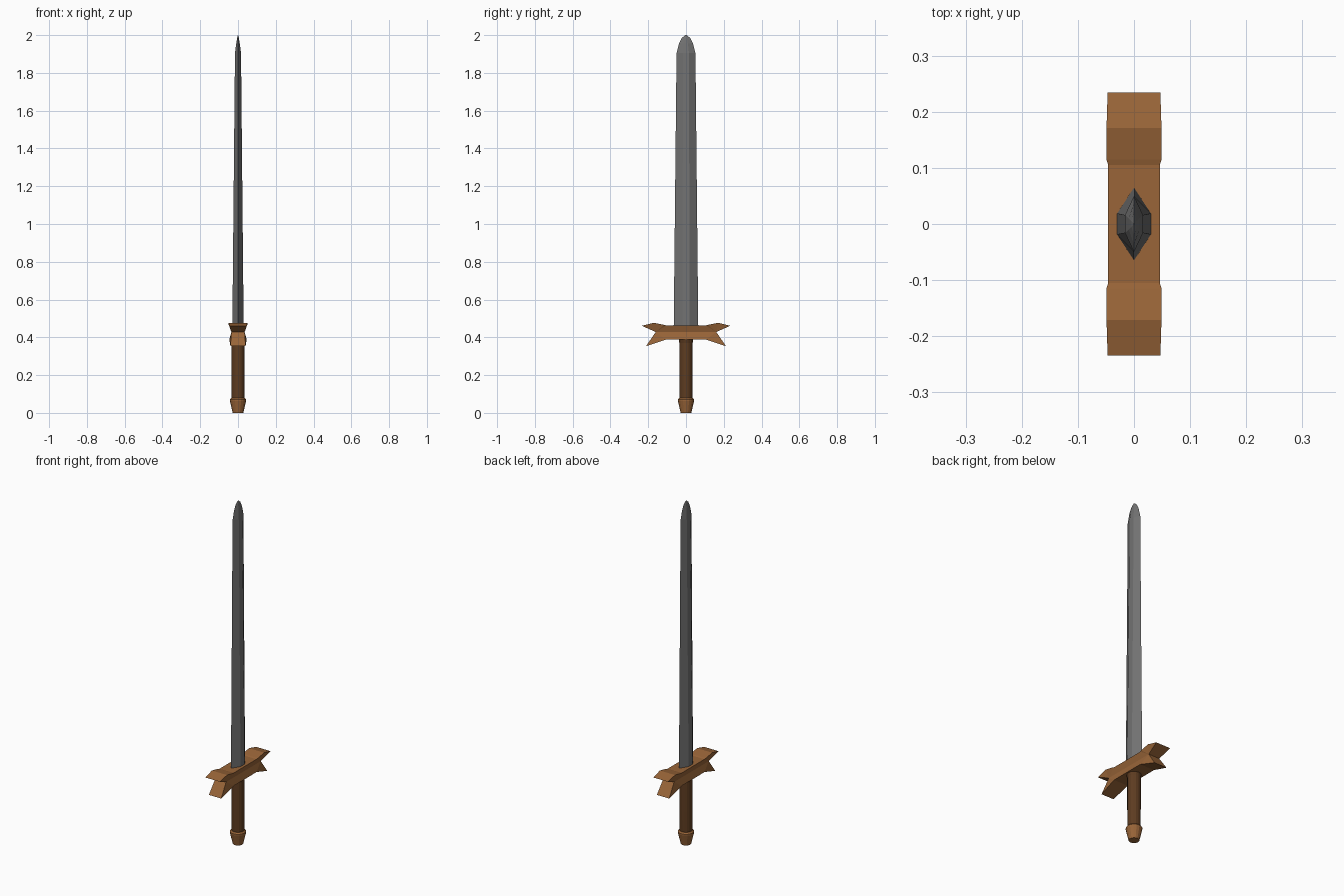
import bpy
import math

if "Cube" in bpy.data.objects:
    bpy.data.objects.remove(bpy.data.objects["Cube"])


def material(name, r, g, b):
    m = bpy.data.materials.new(name)
    m.diffuse_color = (r, g, b, 1)
    m.use_nodes = True
    m.node_tree.nodes["Principled BSDF"].inputs["Base Color"].default_value = m.diffuse_color
    return m


STEEL = material("steel", 0.17, 0.17, 0.17)
BRONZE = material("bronze", 0.32, 0.13, 0.04)
LEATHER = material("leather", 0.11, 0.045, 0.015)


def make(name, verts, faces, mat):
    me = bpy.data.meshes.new(name)
    me.from_pydata(verts, [], faces)
    me.materials.append(mat)
    ob = bpy.data.objects.new(name, me)
    bpy.context.collection.objects.link(ob)
    # consistent outward normals
    import bmesh
    bm = bmesh.new()
    bm.from_mesh(me)
    bmesh.ops.remove_doubles(bm, verts=bm.verts, dist=1e-5)
    bmesh.ops.recalc_face_normals(bm, faces=bm.faces)
    bm.to_mesh(me)
    bm.free()
    return ob


def loft(name, rings, mat):
    n = len(rings[0])
    verts = [v for ring in rings for v in ring]
    faces = [(k * n + i, k * n + (i + 1) % n, (k + 1) * n + (i + 1) % n, (k + 1) * n + i)
             for k in range(len(rings) - 1) for i in range(n)]
    faces += [tuple(range(n)), tuple(range(len(verts) - n, len(verts)))]
    return make(name, verts, faces, mat)


def lathe(name, profile, mat, sides=16):
    rings = [[(r * math.cos(2 * math.pi * i / sides), r * math.sin(2 * math.pi * i / sides), z)
              for i in range(sides)] for r, z in profile]
    return loft(name, rings, mat)


# Blade: six-sided section (edge half-width, flat half-width, half-thickness, height)
def blade_ring(w, f, t, z):
    return [(0, w, z), (-t, f, z), (-t, -f, z), (0, -w, z), (t, -f, z), (t, f, z)]


loft("blade", [blade_ring(*s) for s in (
    (0.065, 0.019, 0.030, 0.45),
    (0.050, 0.016, 0.016, 1.905),
    (0.037, 0.010, 0.0095, 1.955),
    (0.022, 0.005, 0.0045, 1.985),
    (0.004, 0.001, 0.0005, 2.0))], STEEL)

# Crossguard: forked ends, pinched along a waist line; points are (y, z, half x)
outline = [(0.105, 0.463, 0.046), (0.115, 0.466, 0.049), (0.171, 0.477, 0.049),
           (0.234, 0.461, 0.047), (0.160, 0.428, 0.035), (0.212, 0.353, 0.040),
           (0.105, 0.388, 0.046)]
n = len(outline)
loop = outline + [(-y, z, x) for y, z, x in reversed(outline)]
N = len(loop)
verts = [(s * x, y, z) for s in (1, -1) for y, z, x in loop]
faces = [(i, (i + 1) % N, N + (i + 1) % N, N + i) for i in range(N)]
mirror = lambda i: N - 1 - i
side = [(0, 4, mirror(4), mirror(0)), (4, 6, mirror(6), mirror(4))]
for tri in ((0, 1, 4), (1, 2, 4), (2, 3, 4), (4, 5, 6)):
    side += [tri, tuple(mirror(i) for i in tri)]
faces += side + [tuple(N + i for i in f) for f in side]
make("crossguard", verts, faces, BRONZE)

# Grip with slight flare at the top
grip = lathe("grip", [(0.034, 0.07), (0.035, 0.2), (0.035, 0.37), (0.038, 0.385), (0.038, 0.392)], LEATHER)

# Pommel
lathe("pommel", [(0.028, 0), (0.043, 0.064), (0.043, 0.072), (0.036, 0.08)], BRONZE)
